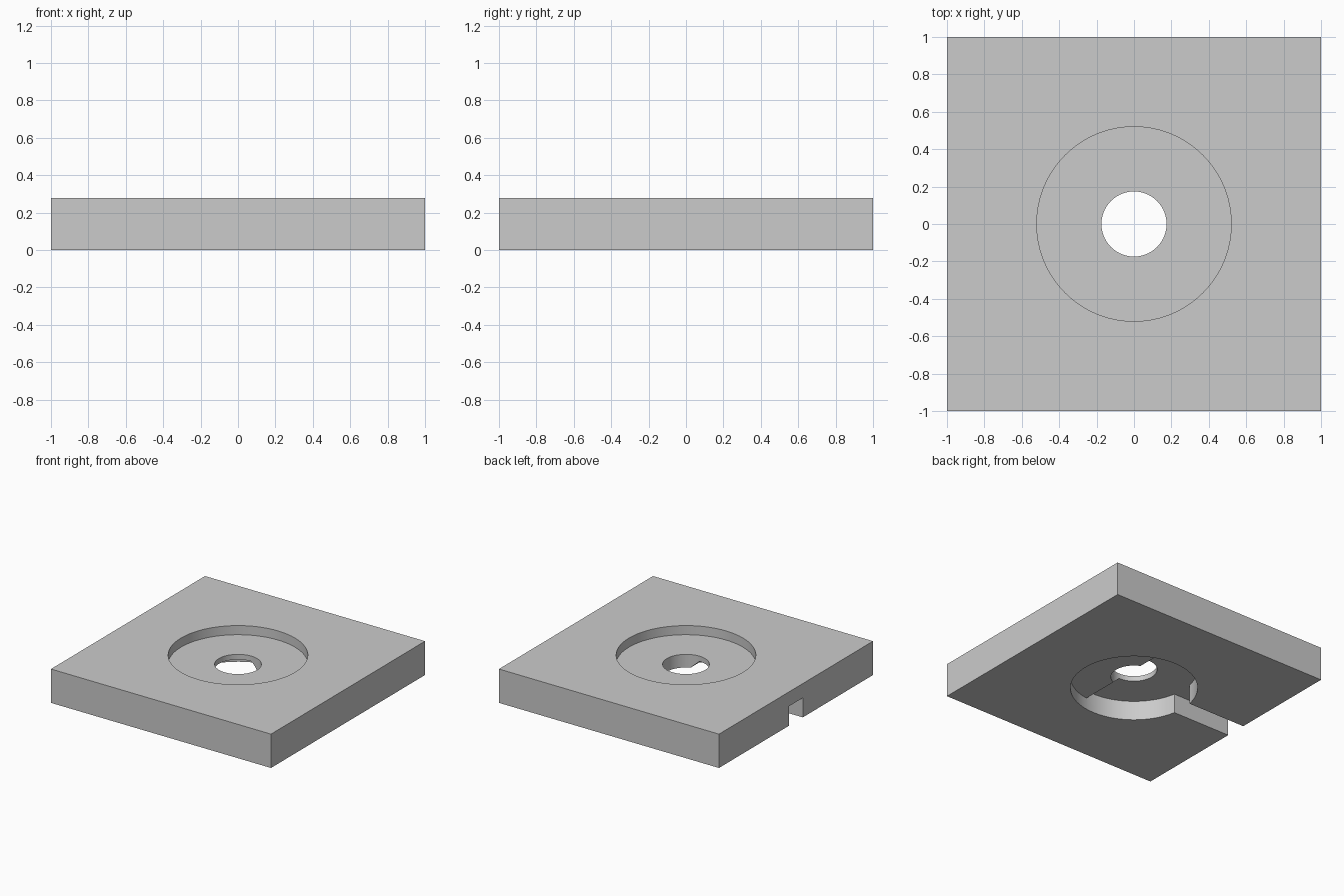
import bpy
import bmesh
import math

default = bpy.data.objects.get("Cube")
if default:
    bpy.data.objects.remove(default, do_unlink=True)

HEIGHT = 0.278
CEILING = 0.16     # roof of the underside pocket and cable slot
STEP = 0.095       # roof of the shallower half of the pocket
FLOOR = 0.203      # floor of the upper recess

grey = bpy.data.materials.new("plain_grey")
grey.use_nodes = True
colour = (0.6, 0.6, 0.6, 1)
grey.diffuse_color = colour
grey.node_tree.nodes["Principled BSDF"].inputs["Base Color"].default_value = colour


def finish(name, bm):
    bmesh.ops.recalc_face_normals(bm, faces=bm.faces)
    mesh = bpy.data.meshes.new(name)
    bm.to_mesh(mesh)
    bm.free()
    mesh.materials.append(grey)
    obj = bpy.data.objects.new(name, mesh)
    bpy.context.collection.objects.link(obj)
    return obj


def prism(name, profile, y0, y1):
    """Extrude an (x, z) outline along y."""
    bm = bmesh.new()
    face = bm.faces.new([bm.verts.new((x, y0, z)) for x, z in profile])
    out = bmesh.ops.extrude_face_region(bm, geom=[face])
    moved = [v for v in out["geom"] if isinstance(v, bmesh.types.BMVert)]
    bmesh.ops.translate(bm, verts=moved, vec=(0, y1 - y0, 0))
    return finish(name, bm)


def box(name, x0, x1, y0, y1, z0, z1):
    return prism(name, [(x0, z0), (x1, z0), (x1, z1), (x0, z1)], y0, y1)


def cylinder(name, radius, z0, z1):
    bm = bmesh.new()
    bmesh.ops.create_cone(bm, cap_ends=True, segments=96, radius1=radius,
                          radius2=radius, depth=z1 - z0)
    bmesh.ops.translate(bm, verts=bm.verts, vec=(0, 0, (z0 + z1) / 2))
    return finish(name, bm)


def boolean(target, cutter, operation="DIFFERENCE"):
    mod = target.modifiers.new(cutter.name, "BOOLEAN")
    mod.operation = operation
    mod.solver = "EXACT"
    mod.object = cutter
    bpy.context.view_layer.objects.active = target
    bpy.ops.object.modifier_apply(modifier=mod.name)
    bpy.data.objects.remove(cutter, do_unlink=True)


# Square base plate
plate = box("base_plate", -1, 1, -1, 1, 0, HEIGHT)

# Underside pocket: round, with a shallower half behind a sloped step
pocket = cylinder("pocket", 0.479, -0.1, 0.3)
roof = prism("pocket_roof", [(-0.6, -0.2), (0.6, -0.2), (0.6, STEP),
                             (0.07, STEP), (0, CEILING), (-0.6, CEILING)], -0.6, 0.6)
boolean(pocket, roof, "INTERSECT")
boolean(plate, pocket)

# Cable slot from the pocket to one edge
boolean(plate, box("cable_slot", -1.1, -0.4, -0.088, 0.088, -0.1, CEILING))

# Shallow upper recess and centre hole
boolean(plate, cylinder("upper_recess", 0.52, FLOOR, 0.4))
boolean(plate, cylinder("centre_hole", 0.174, -0.1, 0.4))

# Smooth round walls, crisp edges
bpy.ops.object.select_all(action="DESELECT")
plate.select_set(True)
bpy.context.view_layer.objects.active = plate
bpy.ops.object.shade_smooth_by_angle(angle=math.radians(30))
